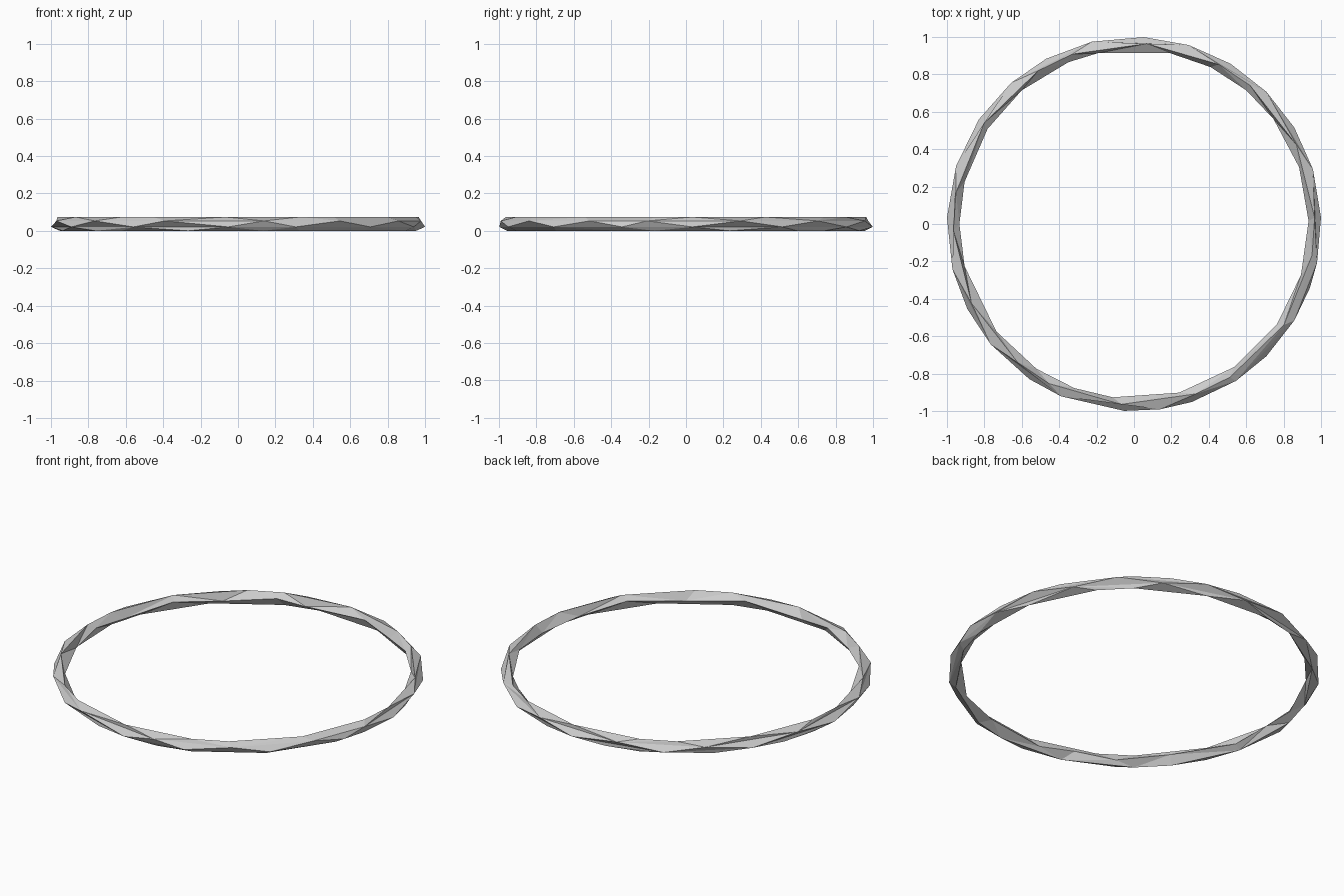
import bpy, bmesh
from math import sin, cos, radians

if "Cube" in bpy.data.objects:
    bpy.data.objects.remove(bpy.data.objects["Cube"])

MID = 0.037      # height of the tube centre

# Irregular facet stations around the ring, in degrees
OUTER = [2, 17, 31, 45, 59, 73, 87, 103, 118, 131, 146, 162, 178,
         194, 207, 220, 236, 247, 267, 278, 288, 303, 315, 329, 340, 348]
INNER = [1, 19, 37, 50, 64, 78, 102, 112, 130, 147, 166, 180,
         194, 218, 236, 250, 263, 285, 305, 325, 343]
TOP = [i * 20 + 6 + 4 * (i % 3 - 1) for i in range(18)]
BOTTOM = [i * 20 + 14 + 4 * ((i + 1) % 3 - 1) for i in range(18)]

bm = bmesh.new()


def strand(angles, radius, z, zigzag=0.0):
    """Closed loop of vertices running around the ring."""
    loop = []
    for i, a in enumerate(angles):
        t = radians(a)
        dz = zigzag if i % 2 else -zigzag
        loop.append((a, bm.verts.new((radius * cos(t), radius * sin(t), z + dz))))
    return loop


def zip_strands(a, b):
    """Fill the band between two loops with staggered triangles."""
    def at(s, i):
        return s[i % len(s)][0] + 360 * (i // len(s)), s[i % len(s)][1]
    i = j = 0
    while i < len(a) or j < len(b):
        step_a = j >= len(b) or (i < len(a) and
                                 at(a, i + 1)[0] + at(a, i)[0] <= at(b, j + 1)[0] + at(b, j)[0])
        if step_a:
            bm.faces.new((at(a, i)[1], at(a, i + 1)[1], at(b, j)[1]))
            i += 1
        else:
            bm.faces.new((at(a, i)[1], at(b, j + 1)[1], at(b, j)[1]))
            j += 1


# Five strands form the faceted tube section
strands = [
    strand(OUTER[0::2], 1.0, MID - 0.016),
    strand(OUTER[1::2], 1.0, MID + 0.016),
    strand(TOP, 0.966, 2 * MID),
    strand(INNER, 0.933, MID, 0.012),
    strand(BOTTOM, 0.966, 0.0),
]
for k, s in enumerate(strands):
    zip_strands(s, strands[(k + 1) % len(strands)])
bmesh.ops.recalc_face_normals(bm, faces=bm.faces)

# Faceted ring
mesh = bpy.data.meshes.new("faceted_ring")
bm.to_mesh(mesh)
bm.free()
ring = bpy.data.objects.new("faceted_ring", mesh)
bpy.context.collection.objects.link(ring)
